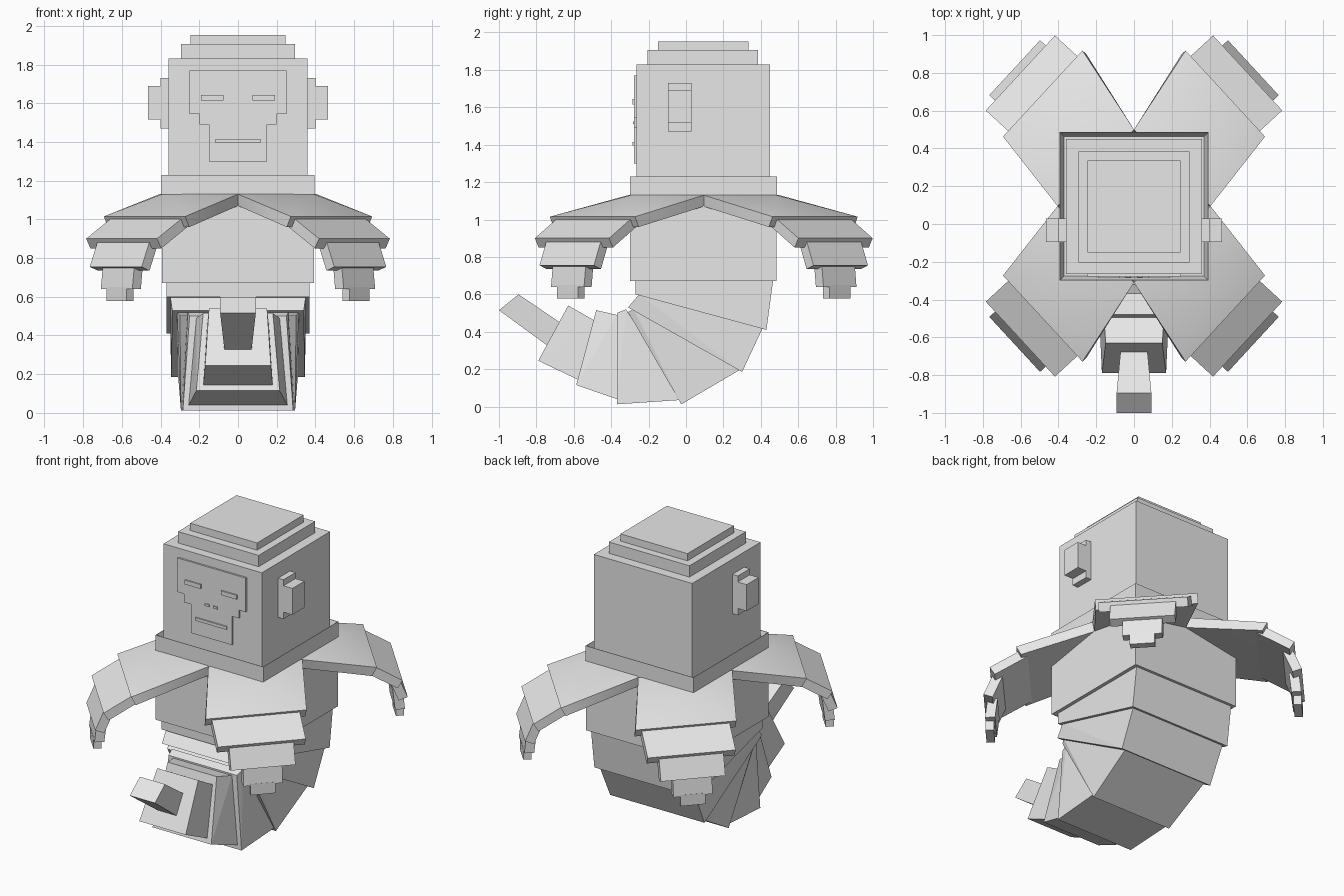
import bpy, bmesh, math
from mathutils import Vector

cube = bpy.data.objects.get("Cube")
if cube:
    bpy.data.objects.remove(cube, do_unlink=True)

stone = bpy.data.materials.new("light_grey")
stone.use_nodes = True
GREY = (0.8, 0.8, 0.8, 1)
stone.diffuse_color = GREY
stone.node_tree.nodes["Principled BSDF"].inputs["Base Color"].default_value = GREY

MID_Y = 0.095  # centre of the torso and arms


def finish(name, bm, smooth=False):
    bmesh.ops.recalc_face_normals(bm, faces=bm.faces)
    mesh = bpy.data.meshes.new(name)
    bm.to_mesh(mesh)
    bm.free()
    mesh.materials.append(stone)
    obj = bpy.data.objects.new(name, mesh)
    bpy.context.collection.objects.link(obj)
    if smooth:
        bpy.ops.object.select_all(action='DESELECT')
        obj.select_set(True)
        bpy.context.view_layer.objects.active = obj
        bpy.ops.object.shade_smooth_by_angle(angle=math.radians(30))
    return obj


def hull(name, points, smooth=False):
    bm = bmesh.new()
    for p in points:
        bm.verts.new(p)
    bmesh.ops.convex_hull(bm, input=bm.verts)
    bmesh.ops.dissolve_limit(bm, angle_limit=0.01, verts=bm.verts, edges=bm.edges)
    return finish(name, bm, smooth)


def box(name, x, y, z):
    return hull(name, [(a, b, c) for a in x for b in y for c in z])


# Torso, and a collar with a sunken top around the head
box("torso", (-0.393, 0.393), (-0.30, 0.483), (0.67, 1.13))
bm = bmesh.new()
bmesh.ops.create_cube(bm, size=1)
for v in bm.verts:
    v.co = Vector((v.co.x * 0.79, v.co.y * 0.786 + 0.093, v.co.z * 0.1 + 1.18))
top = max(bm.faces, key=lambda f: f.calc_center_median().z)
bmesh.ops.inset_region(bm, faces=[top], thickness=0.004)
bmesh.ops.inset_region(bm, faces=[top], thickness=0.03, depth=-0.08)
finish("collar", bm)

# Head and stepped crown
box("head", (-0.36, 0.36), (-0.265, 0.45), (1.14, 1.83))
box("crown_lower", (-0.295, 0.295), (-0.205, 0.385), (1.83, 1.905))
box("crown_upper", (-0.245, 0.245), (-0.15, 0.335), (1.905, 1.953))

# Stepped face plate
half = [(0.15, 1.30), (0.15, 1.49), (0.2, 1.49), (0.2, 1.545), (0.25, 1.545), (0.25, 1.77)]
outline = half + [(-x, z) for x, z in reversed(half)]
bm = bmesh.new()
face = bm.faces.new([bm.verts.new((x, -0.265, z)) for x, z in outline])
ext = bmesh.ops.extrude_face_region(bm, geom=[face])
for v in ext["geom"]:
    if isinstance(v, bmesh.types.BMVert):
        v.co.y = -0.277
finish("face_plate", bm)
box("mouth", (-0.115, 0.115), (-0.286, -0.277), (1.395, 1.415))

for side, s in (("left", 1), ("right", -1)):
    box(side + "_eye", (0.075 * s, 0.19 * s), (-0.286, -0.277), (1.615, 1.643))
    box(side + "_nostril", (0.015 * s, 0.045 * s), (-0.284, -0.277), (1.51, 1.525))
    box(side + "_ear_base", (0.36 * s, 0.4 * s), (-0.095, 0.03), (1.47, 1.73))
    box(side + "_ear", (0.4 * s, 0.465 * s), (-0.095, 0.03), (1.515, 1.69))

# Curling tail: each part is a side outline (y, z) with a half width per corner
tail = [
    ([(-0.27, 0.67), (0.465, 0.67), (0.43, 0.41), (-0.27, 0.60)], [0.37] * 4),
    ([(-0.25, 0.6), (0.41, 0.42), (0.3, 0.185), (-0.31, 0.53)], [0.35, 0.35, 0.345, 0.34]),
    ([(-0.28, 0.52), (0.295, 0.2), (-0.025, 0.012), (-0.31, 0.505)], [0.315, 0.31, 0.295, 0.3]),
    ([(-0.32, 0.52), (-0.03, 0.035), (-0.37, 0.012), (-0.37, 0.5)], [0.26, 0.29, 0.285, 0.25]),
    ([(-0.37, 0.49), (-0.37, 0.04), (-0.587, 0.115), (-0.48, 0.515)], [0.215, 0.255, 0.215, 0.18]),
    ([(-0.48, 0.455), (-0.57, 0.14), (-0.79, 0.245), (-0.63, 0.54)], [0.16, 0.18, 0.17, 0.15]),
    ([(-0.66, 0.44), (-0.74, 0.325), (-1.0, 0.515), (-0.895, 0.6)], [0.07, 0.07, 0.092, 0.092]),
]
for i, (side, widths) in enumerate(tail, 1):
    hull(f"tail_part_{i}", [(w * s, y, z) for (y, z), w in zip(side, widths) for s in (-1, 1)])

# Four drooping arms: outward direction, sideways direction and sideways shift
OUT, ACROSS, SHIFT = Vector((0.735, 0.678, 0)), Vector((-0.678, 0.735, 0)), 0.11
# Inner and outer top (distance, height), offset to the underside, half width
joints = [
    ("forearm", (0.72, 1.02), (0.92, 0.90), (-0.03, -0.05), 0.27),
    ("wrist", (0.90, 0.90), (0.961, 0.755), (-0.055, -0.02), 0.198),
    ("hand", (0.94, 0.77), (0.955, 0.64), (-0.06, 0.0), 0.12),
    ("fingers", (0.955, 0.65), (0.955, 0.577), (-0.05, 0.0), 0.076),
]


def row(d, z, w):
    return [OUT * d + ACROSS * (SHIFT + w * s) + Vector((0, 0, z)) for s in (-1, 1)]


for fb, sy in (("front", -1), ("back", 1)):
    for lr, sx in (("left", 1), ("right", -1)):
        def place(points):
            return [(p[0] * sx, MID_Y + p[1] * sy, p[2]) for p in points]

        shoulder = [(0, 0.405, 1.13), (0.405, 0, 1.13), (0.393, 0.39, 1.13),
                    (0, 0.39, 1.07), (0.39, 0, 1.07)]
        shoulder += row(0.759, 1.015, 0.31) + row(0.73, 0.96, 0.31)
        hull(f"{fb}_{lr}_shoulder", place(shoulder), True)
        for name, a, b, off, w in joints:
            pts = []
            for d, z in (a, b):
                pts += row(d, z, w) + row(d + off[0], z + off[1], w)
            hull(f"{fb}_{lr}_{name}", place(pts))
